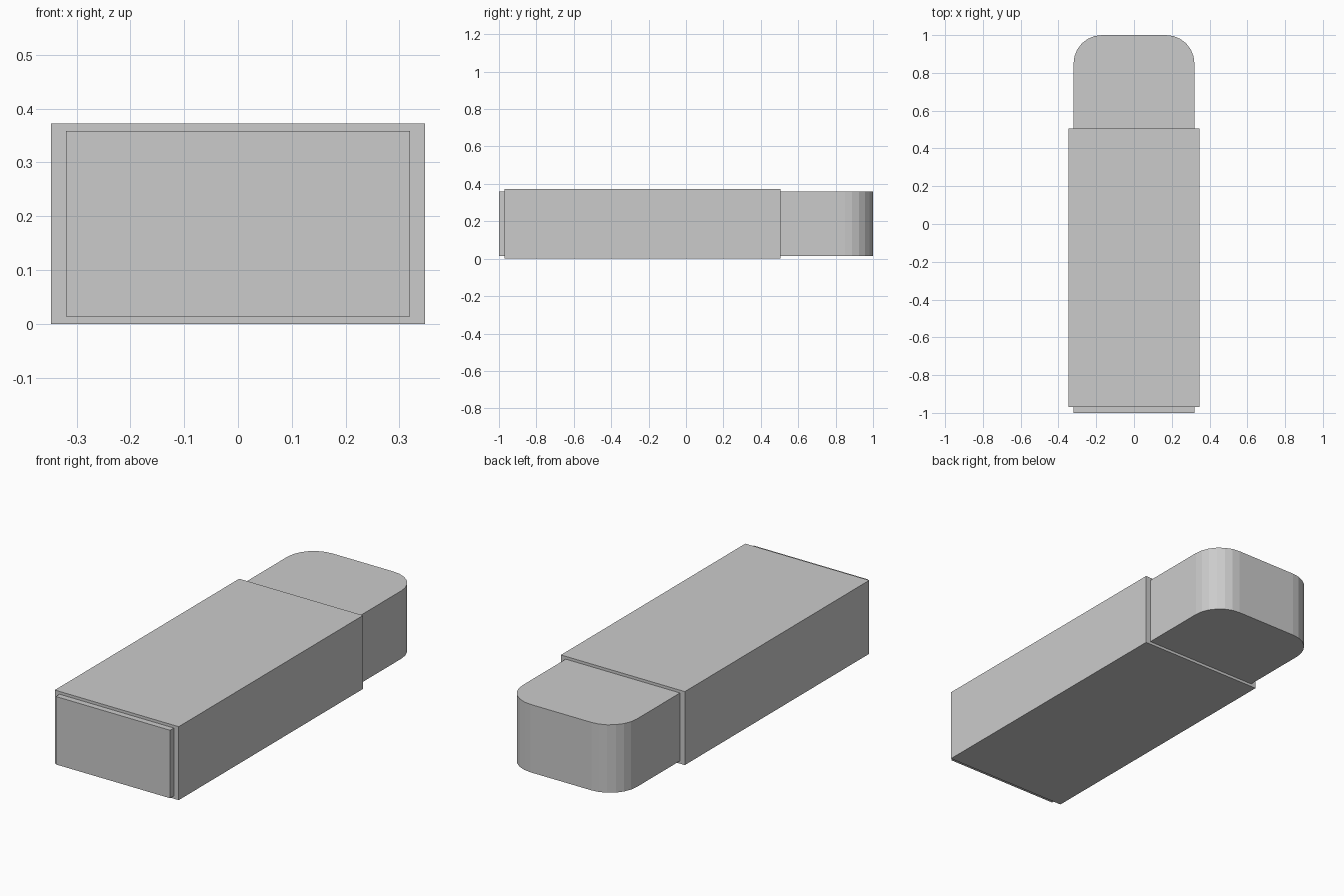
import bpy, bmesh
from math import sin, cos, pi

if "Cube" in bpy.data.objects:
    bpy.data.objects.remove(bpy.data.objects["Cube"])


def make_object(name, bm):
    bmesh.ops.recalc_face_normals(bm, faces=bm.faces[:])
    mesh = bpy.data.meshes.new(name)
    bm.to_mesh(mesh)
    bm.free()
    obj = bpy.data.objects.new(name, mesh)
    bpy.context.collection.objects.link(obj)
    return obj


def extrude(bm, faces, vec):
    geom = bmesh.ops.extrude_face_region(bm, geom=faces)["geom"]
    verts = [g for g in geom if isinstance(g, bmesh.types.BMVert)]
    bmesh.ops.translate(bm, verts=verts, vec=vec)


W, H = 0.347, 0.372          # sleeve half width and height
T = 0.027                    # sleeve side thickness
TZ = 0.014                   # sleeve top and bottom thickness
R, SEG = 0.15, 6             # rounded end of the eraser

# Eraser block: plan outline with a square front and rounded back corners
w = W - T
right = [(w, -1.0)] + [
    (w - R + R * cos(i / SEG * pi / 2), 1 - R + R * sin(i / SEG * pi / 2))
    for i in range(SEG + 1)]
outline = right + [(-x, y) for x, y in reversed(right)]
bm = bmesh.new()
face = bm.faces.new([bm.verts.new((x, y, TZ)) for x, y in outline])
extrude(bm, [face], (0, 0, H - 2 * TZ))
make_object("eraser_block", bm)

# Card sleeve: rectangular frame section drawn along the block, open both ends
Y0, Y1 = -0.97, 0.505


def rectangle(bm, hw, z0, z1):
    return [bm.verts.new((x, Y0, z))
            for x, z in ((-hw, z0), (hw, z0), (hw, z1), (-hw, z1))]


bm = bmesh.new()
outer = rectangle(bm, W, 0, H)
inner = rectangle(bm, w, TZ, H - TZ)
frame = [bm.faces.new((outer[i], outer[(i + 1) % 4],
                       inner[(i + 1) % 4], inner[i])) for i in range(4)]
extrude(bm, frame, (0, Y1 - Y0, 0))
make_object("sleeve", bm)
